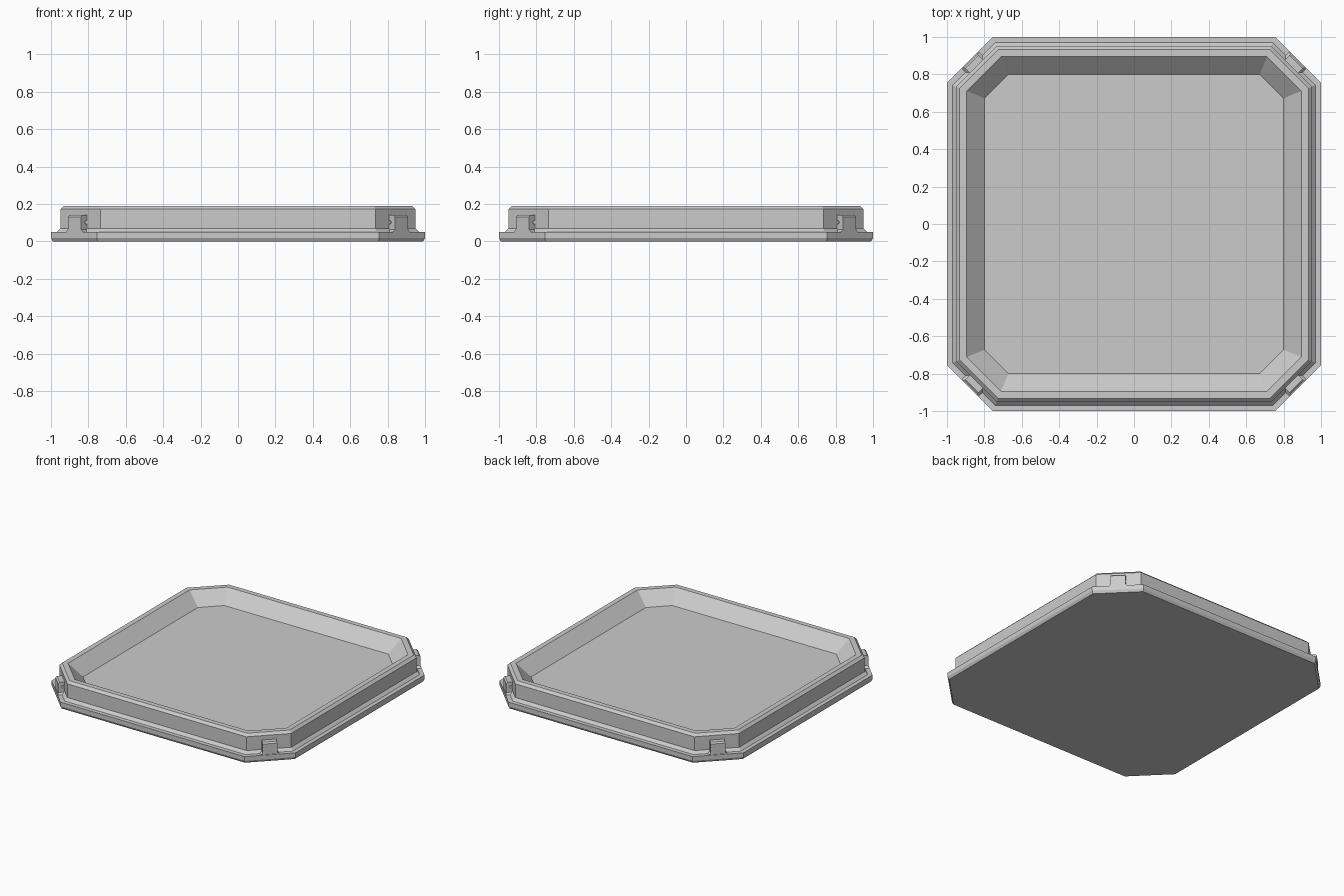
import bpy
import bmesh
from math import radians, tan, sqrt, pi
from mathutils import Matrix, Vector

cube = bpy.data.objects.get("Cube")
if cube:
    bpy.data.objects.remove(cube, do_unlink=True)

grey = bpy.data.materials.new("light grey")
grey.use_nodes = True
colour = (0.6, 0.6, 0.6, 1)
grey.diffuse_color = colour
grey.node_tree.nodes["Principled BSDF"].inputs["Base Color"].default_value = colour


def finish(bm, name):
    bmesh.ops.recalc_face_normals(bm, faces=bm.faces)
    mesh = bpy.data.meshes.new(name)
    bm.to_mesh(mesh)
    bm.free()
    mesh.materials.append(grey)
    obj = bpy.data.objects.new(name, mesh)
    bpy.context.collection.objects.link(obj)
    return obj


def octagon(half):
    """Square with cut corners, inset evenly from the outer edge."""
    c = 0.755 - (1 - half) * tan(pi / 8)
    quarter = [Vector((half, -c)), Vector((half, c))]
    return [Matrix.Rotation(i * pi / 2, 2) @ p for i in range(4) for p in quarter]


def loft(bm, rings):
    """Join equal rings of vertices and cap both ends."""
    rings = [[bm.verts.new(p) for p in ring] for ring in rings]
    for a, b in zip(rings, rings[1:]):
        for i in range(len(a)):
            j = (i + 1) % len(a)
            bm.faces.new((a[i], a[j], b[j], b[i]))
    bm.faces.new(rings[0])
    bm.faces.new(rings[-1])


# Tray: half width and height, from the underside over the rim to the floor
tray_profile = [(0.99, 0), (1, 0.018), (1, 0.05), (0.97, 0.05), (0.95, 0.07),
                (0.95, 0.172), (0.932, 0.19), (0.895, 0.19), (0.80, 0.10)]
bm = bmesh.new()
loft(bm, [[(p.x, p.y, z) for p in octagon(half)] for half, z in tray_profile])
finish(bm, "tray")

# Corner clips: hooked upright with a flared foot on the lip
clip_profile = [(1.185, 0.045), (1.236, 0.045), (1.236, 0.13), (1.226, 0.14),
                (1.185, 0.14), (1.185, 0.115), (1.208, 0.108), (1.208, 0.096),
                (1.185, 0.09)]
foot_sections = [(0.066, 0.048), (0.05, 0.064)]
corners = ["back_left", "back_right", "front_right", "front_left"]

for i, corner in enumerate(corners):
    bm = bmesh.new()
    loft(bm, [[(d, side, z) for d, z in clip_profile] for side in (-0.05, 0.05)])
    loft(bm, [[(1.19, -w, z), (1.236, -w, z), (1.236, w, z), (1.19, w, z)]
              for w, z in foot_sections])
    clip = finish(bm, corner + "_clip")
    clip.rotation_euler.z = radians(45 + 90 * i)
